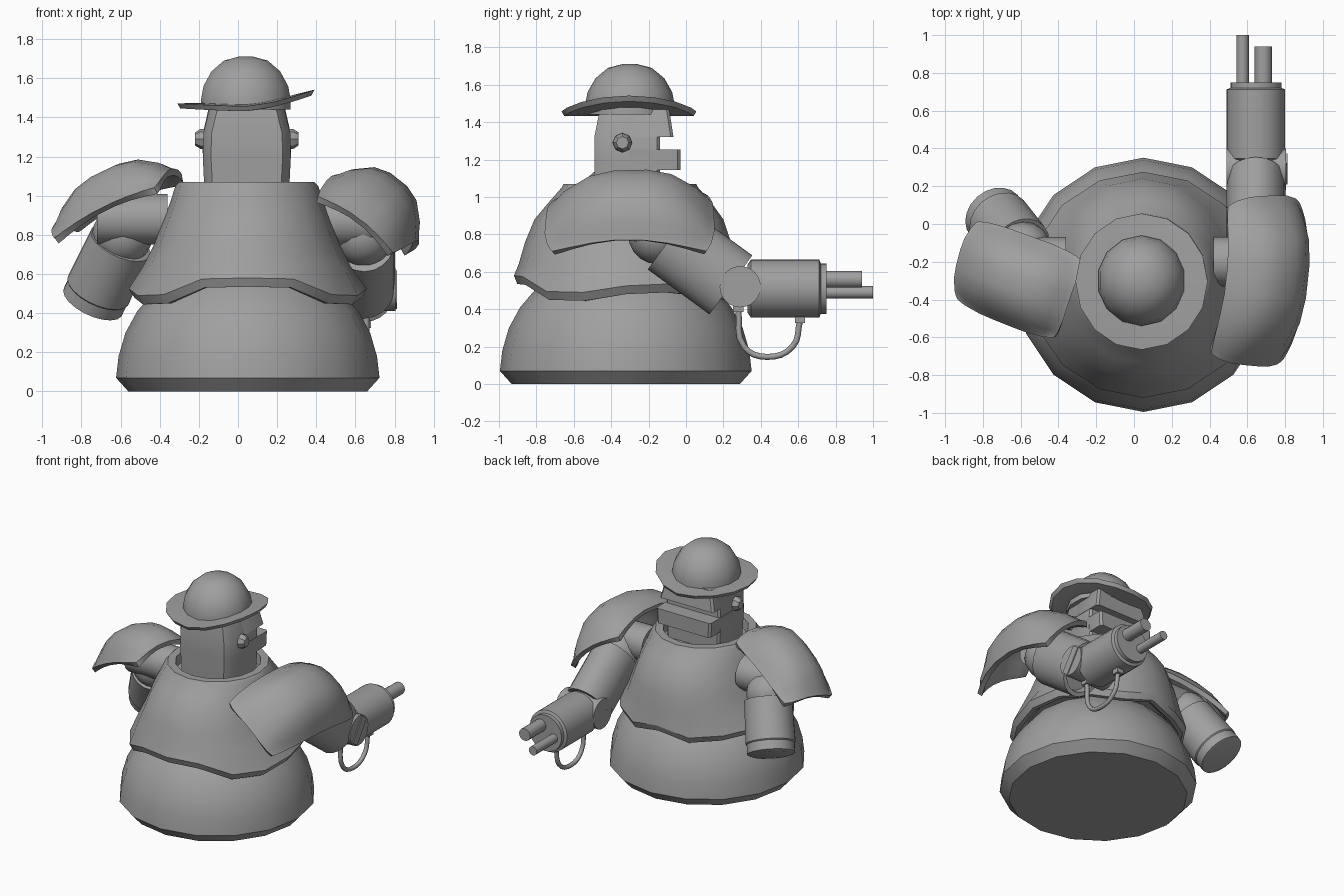
import bpy, bmesh, math
from mathutils import Vector, Matrix

if "Cube" in bpy.data.objects:
    bpy.data.objects.remove(bpy.data.objects["Cube"])

mat = bpy.data.materials.new("plain grey")
mat.diffuse_color = (0.35, 0.35, 0.35, 1)
mat.use_nodes = True
mat.node_tree.nodes["Principled BSDF"].inputs["Base Color"].default_value = mat.diffuse_color


def finish(name, bm, angle=35):
    bmesh.ops.recalc_face_normals(bm, faces=bm.faces)
    me = bpy.data.meshes.new(name)
    bm.to_mesh(me)
    bm.free()
    ob = bpy.data.objects.new(name, me)
    bpy.context.collection.objects.link(ob)
    me.materials.append(mat)
    bpy.context.view_layer.objects.active = ob
    ob.select_set(True)
    bpy.ops.object.shade_smooth_by_angle(angle=math.radians(angle))
    ob.select_set(False)
    return ob


def loft(name, rings, angle=35, caps=True):
    """Skin a list of equal-length point rings."""
    bm = bmesh.new()
    vs = [[bm.verts.new(p) for p in r] for r in rings]
    n = len(rings[0])
    for a, b in zip(vs, vs[1:]):
        for i in range(n):
            j = (i + 1) % n
            bm.faces.new((a[i], a[j], b[j], b[i]))
    if caps:
        bm.faces.new(vs[0][::-1])
        bm.faces.new(vs[-1])
    return finish(name, bm, angle)


def ring(cx, cy, rx, ry, z, n=16, full=0):
    """Horizontal ring; full swells the diagonals."""
    pts = []
    for i in range(n):
        a = 2 * math.pi * i / n
        k = 1 + full * math.sin(2 * a) ** 2
        pts.append((cx + rx * k * math.sin(a), cy - ry * k * math.cos(a),
                    z(i) if callable(z) else z))
    return pts


def tube(name, start, end, profile, n=20, wide=1.0):
    """Lathe (fraction, radius) pairs along an axis; wide squashes the x radius."""
    a, b = Vector(start), Vector(end)
    d = (b - a).normalized()
    ref = Vector((0, 0, 1)) if abs(d.x) > 0.9 else Vector((1, 0, 0))
    s = (ref - d * ref.dot(d)).normalized()
    t = d.cross(s)
    rings = []
    for f, r in profile:
        c = a.lerp(b, f)
        rings.append([c + s * r * wide * math.cos(2 * math.pi * i / n)
                      + t * r * math.sin(2 * math.pi * i / n) for i in range(n)])
    return loft(name, rings)


def ball(name, c, r):
    bm = bmesh.new()
    bmesh.ops.create_uvsphere(bm, u_segments=16, v_segments=10, radius=r,
                              matrix=Matrix.Translation(c))
    return finish(name, bm)


def box(name, c, size, rot_x=0):
    bm = bmesh.new()
    bmesh.ops.create_cube(bm, size=1, matrix=Matrix.Translation(c)
                          @ Matrix.Rotation(rot_x, 4, 'X') @ Matrix.Diagonal((*size, 1)))
    return finish(name, bm)


CX, CY = 0.05, -0.322

# Rounded lower body
body = [(0.61, 0), (0.673, 0.07), (0.66, 0.18), (0.625, 0.3),
        (0.565, 0.41), (0.48, 0.51), (0.36, 0.6)]
loft("lower_body", [ring(CX, CY, r, r, z) for r, z in body], 30)

# Coat with zigzag hem band, full shoulders and collar
HEM = [0.535, 0.53, 0.45, 0.445, 0.48, 0.49, 0.47, 0.45, 0.5]


def hem(i):
    return HEM[min(i, 16 - i)]


coat = [ring(CX, CY, 0.5, 0.5, lambda i: hem(i) + 0.05),
        ring(CX, CY, 0.55, 0.55, hem),
        ring(CX, CY, 0.58, 0.58, hem),
        ring(CX, CY, 0.608, 0.598, lambda i: hem(i) + 0.045)]
for rx, ry, z, cy, f in [(0.53, 0.575, 0.64, -0.32, 0.01), (0.47, 0.55, 0.76, -0.31, 0.02),
                         (0.425, 0.505, 0.88, -0.305, 0.025), (0.39, 0.435, 0.97, -0.3, 0.02),
                         (0.365, 0.365, 1.05, -0.3, 0), (0.345, 0.355, 1.07, -0.3, 0),
                         (0.29, 0.3, 1.07, -0.3, 0), (0.28, 0.29, 1.0, -0.3, 0)]:
    coat.append(ring(0.045, cy, rx, ry, z, full=f))
loft("coat", coat, 30)


# Head: blocks for skull, brow and jaw, with bevelled back corners
def section(w, back, front, z, cb=0.06, cf=0.015):
    x = 0.045
    return [(x - w + cb * .7, back, z), (x + w - cb * .7, back, z), (x + w, back + cb, z),
            (x + w, front - cf, z), (x + w - cf, front, z), (x - w + cf, front, z),
            (x - w, front - cf, z), (x - w, back + cb, z)]


loft("skull", [section(0.215, -0.485, -0.14, 1.0), section(0.225, -0.49, -0.14, 1.2),
               section(0.222, -0.49, -0.14, 1.32), section(0.185, -0.46, -0.15, 1.47)])
loft("brow", [section(0.224, -0.36, -0.067, 1.32), section(0.19, -0.36, -0.09, 1.47)])
loft("jaw", [section(0.221, -0.36, -0.03, 1.144), section(0.227, -0.36, -0.03, 1.254)])
for side, nm in ((-1, "left"), (1, "right")):
    x = 0.045 + side * 0.2
    tube(nm + "_ear_bolt", (x, -0.34, 1.29), (x + side * 0.065, -0.34, 1.29),
         [(0, 0.052), (0.55, 0.052), (1, 0.033)], 8)


# Hat with thick curled brim
def brim(r, z):
    pts = []
    for x, y, _ in ring(0.04, -0.305, r, r * 1.03, 0):
        d = x - 0.04
        lift = (0.085 if d > 0 else 0.015) * (abs(d) / 0.35) ** 1.5
        pts.append((x, y, z + lift))
    return pts


loft("hat_brim", [brim(0.2, 1.432), brim(0.335, 1.432), brim(0.35, 1.457), brim(0.2, 1.467)])
dome = [(0.235, 1.44), (0.235, 1.49), (0.222, 1.56), (0.18, 1.635), (0.115, 1.69), (0.04, 1.71)]
loft("hat_crown", [ring(0.04, -0.3, r, r * 1.02, z, 14) for r, z in dome], 40)


# Shoulder pads: domed sheets with a raised rim
STEPS = [-1, -0.93, -0.8, -0.5, -0.2, 0.2, 0.5, 0.8, 0.93, 1]


def pad(name, ib, if_, ob, of, normal, a, b, c):
    ib, if_, ob, of = map(Vector, (ib, if_, ob, of))
    nrm = Vector(normal).normalized()
    bm = bmesh.new()
    grid = []
    for u in STEPS:
        row = []
        for v in STEPS:
            s, t = u * (1 - 0.11 * v ** 4), v * (1 - 0.11 * u ** 4)
            p = ib.lerp(if_, (s + 1) / 2).lerp(ob.lerp(of, (s + 1) / 2), (t + 1) / 2)
            h = (a * (1 - u * u) + b * (1 - v * v)
                 + c * (1 - abs(u) ** 3.5) * (1 - abs(v) ** 3))
            if max(abs(u), abs(v)) > 0.99:
                h += 0.015
            row.append(bm.verts.new(p + nrm * h))
        grid.append(row)
    n = len(STEPS) - 1
    for i in range(n):
        for j in range(n):
            bm.faces.new((grid[i][j], grid[i][j + 1], grid[i + 1][j + 1], grid[i + 1][j]))
    bmesh.ops.recalc_face_normals(bm, faces=bm.faces)
    bm.faces.ensure_lookup_table()
    if bm.faces[n * n // 2].normal.dot(nrm) < 0:
        bmesh.ops.reverse_faces(bm, faces=bm.faces)
    bmesh.ops.solidify(bm, geom=bm.faces[:], thickness=0.035)
    return finish(name, bm, 30)


pad("right_shoulder_pad", (0.37, -0.73, 1.0), (0.47, 0.14, 1.03), (0.8, -0.77, 0.68),
    (0.9, 0.16, 0.68), (0.6, 0, 0.8), 0.1, 0.04, 0.16)
pad("left_shoulder_pad", (-0.40, -0.64, 1.04), (-0.24, -0.17, 1.09), (-0.97, -0.41, 0.75),
    (-0.85, 0.05, 0.82), (-0.3, 0, 0.95), 0.06, 0.03, 0.13)

# Right arm: shoulder, sleeve and hinged elbow
tube("right_shoulder", (0.42, -0.2, 0.87), (0.74, -0.2, 0.87), [(0, 0.13), (1, 0.13)])
ball("right_shoulder_ball", (0.64, -0.15, 0.8), 0.16)
tube("right_sleeve", (0.645, -0.09, 0.77), (0.645, 0.24, 0.53),
     [(0, 0.195), (1, 0.195), (1, 0.165), (0.85, 0.16)], wide=0.8)
tube("elbow_hinge", (0.49, 0.29, 0.52), (0.805, 0.29, 0.52), [(0, 0.11), (1, 0.11)], 24)
box("elbow_slot", (0.806, 0.29, 0.52), (0.012, 0.2, 0.06), math.radians(55))

# Gun forearm with barrels and hose
tube("gun_body", (0.645, 0.33, 0.51), (0.645, 0.75, 0.51),
     [(0, 0.13), (0.04, 0.155), (0.91, 0.155), (0.93, 0.135), (1, 0.135)], 24)
tube("large_barrel", (0.685, 0.7, 0.56), (0.685, 0.94, 0.56), [(0, 0.046), (1, 0.046)], 14)
tube("small_barrel", (0.575, 0.7, 0.49), (0.575, 1.0, 0.49), [(0, 0.033), (1, 0.033)], 12)
for y, z in ((0.28, 0.405), (0.61, 0.345)):
    box("hose_connector", (0.655, y, z), (0.05, 0.055, 0.04))
cu = bpy.data.curves.new("hose", 'CURVE')
cu.dimensions = '3D'
cu.bevel_depth = 0.016
cu.bevel_resolution = 2
cu.resolution_u = 4
sp = cu.splines.new('BEZIER')
path = [(0.28, 0.4), (0.31, 0.2), (0.43, 0.145), (0.57, 0.2), (0.61, 0.34)]
sp.bezier_points.add(len(path) - 1)
for bp, (y, z) in zip(sp.bezier_points, path):
    bp.co = (0.655, y, z)
    bp.handle_left_type = bp.handle_right_type = 'AUTO'
cu.materials.append(mat)
bpy.context.collection.objects.link(bpy.data.objects.new("hose", cu))

# Left arm: shoulder and sleeve with capped end
tube("left_shoulder", (-0.36, -0.2, 0.88), (-0.72, -0.2, 0.88), [(0, 0.13), (1, 0.13)])
ball("left_shoulder_ball", (-0.59, -0.14, 0.8), 0.155)
tube("left_sleeve", (-0.6, -0.12, 0.76), (-0.745, 0.05, 0.45),
     [(0, 0.165), (0.78, 0.172), (0.8, 0.165), (0.97, 0.165), (1, 0.14)])
